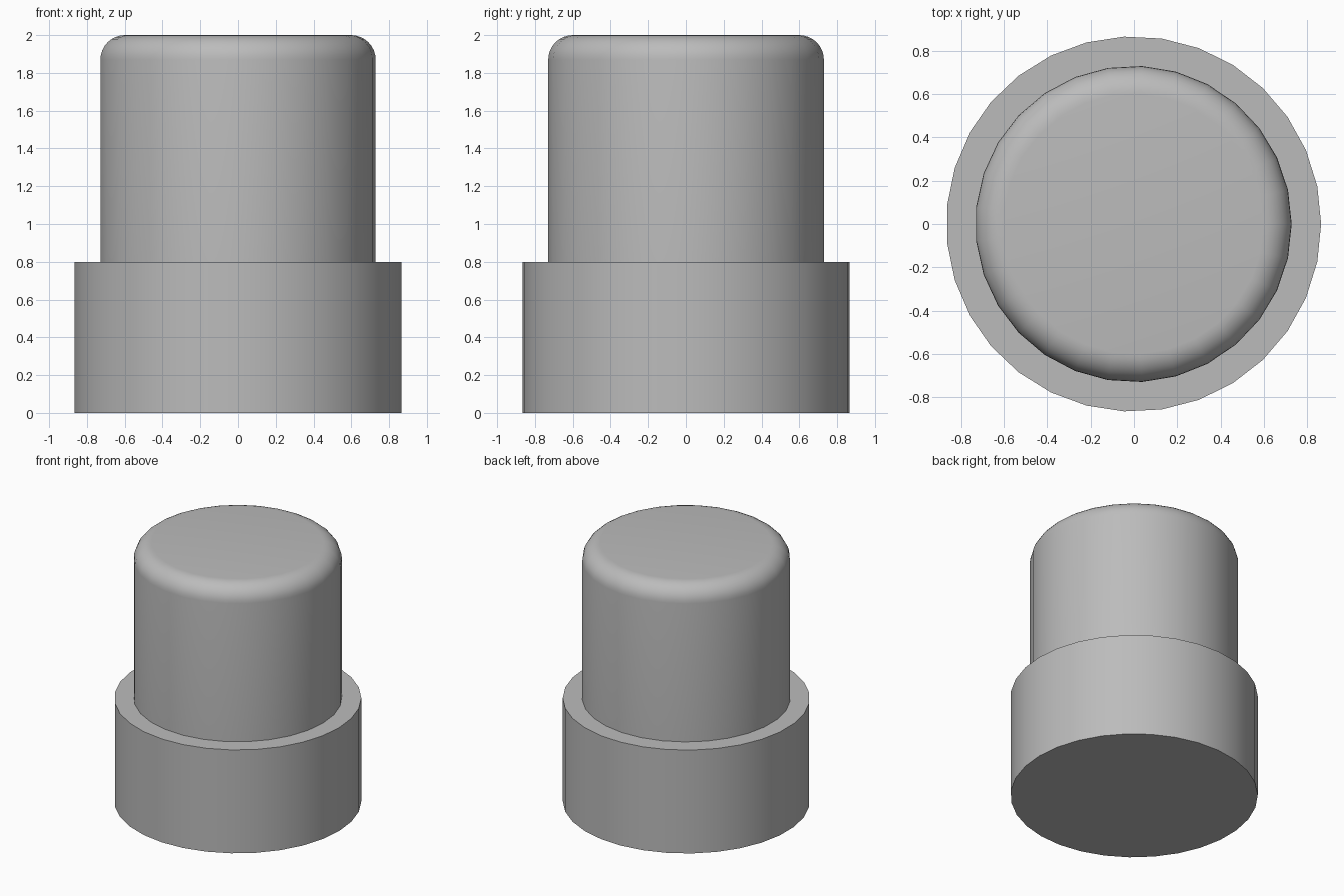
import bpy
import bmesh
import math
from mathutils import Matrix

default_cube = bpy.data.objects.get("Cube")
if default_cube:
    bpy.data.objects.remove(default_cube, do_unlink=True)

# Single plain grey finish
grey = bpy.data.materials.new("plain grey")
grey.use_nodes = True
colour = (0.5, 0.5, 0.5, 1.0)
grey.diffuse_color = colour
grey.node_tree.nodes["Principled BSDF"].inputs["Base Color"].default_value = colour


def cylinder(name, sides, radius, bottom, top, rounding=0.0):
    """Upright cylinder with a corner on +x and an optional rounded top rim."""
    bm = bmesh.new()
    height = top - bottom
    place = Matrix.Translation((-0.002, 0, bottom + height / 2))
    turn = Matrix.Rotation(-math.pi / 2, 4, "Z")
    bmesh.ops.create_cone(bm, cap_ends=True, segments=sides, radius1=radius,
                          radius2=radius, depth=height, matrix=place @ turn)
    if rounding:
        rim = [e for e in bm.edges if all(v.co.z > top - 0.001 for v in e.verts)]
        bmesh.ops.bevel(bm, geom=rim, offset=rounding, segments=8,
                        profile=0.5, affect="EDGES")
    mesh = bpy.data.meshes.new(name)
    bm.to_mesh(mesh)
    bm.free()
    mesh.materials.append(grey)
    obj = bpy.data.objects.new(name, mesh)
    bpy.context.collection.objects.link(obj)

    # Smooth sides, crisp end edges
    bpy.ops.object.select_all(action="DESELECT")
    obj.select_set(True)
    bpy.context.view_layer.objects.active = obj
    bpy.ops.object.shade_smooth_by_angle(angle=math.radians(30))
    return obj


# Wide collar at the bottom
cylinder("base_collar", 31, 0.867, 0.0, 0.8)

# Narrower body with a rounded top
cylinder("round_topped_body", 29, 0.731, 0.8, 2.0, rounding=0.13)
